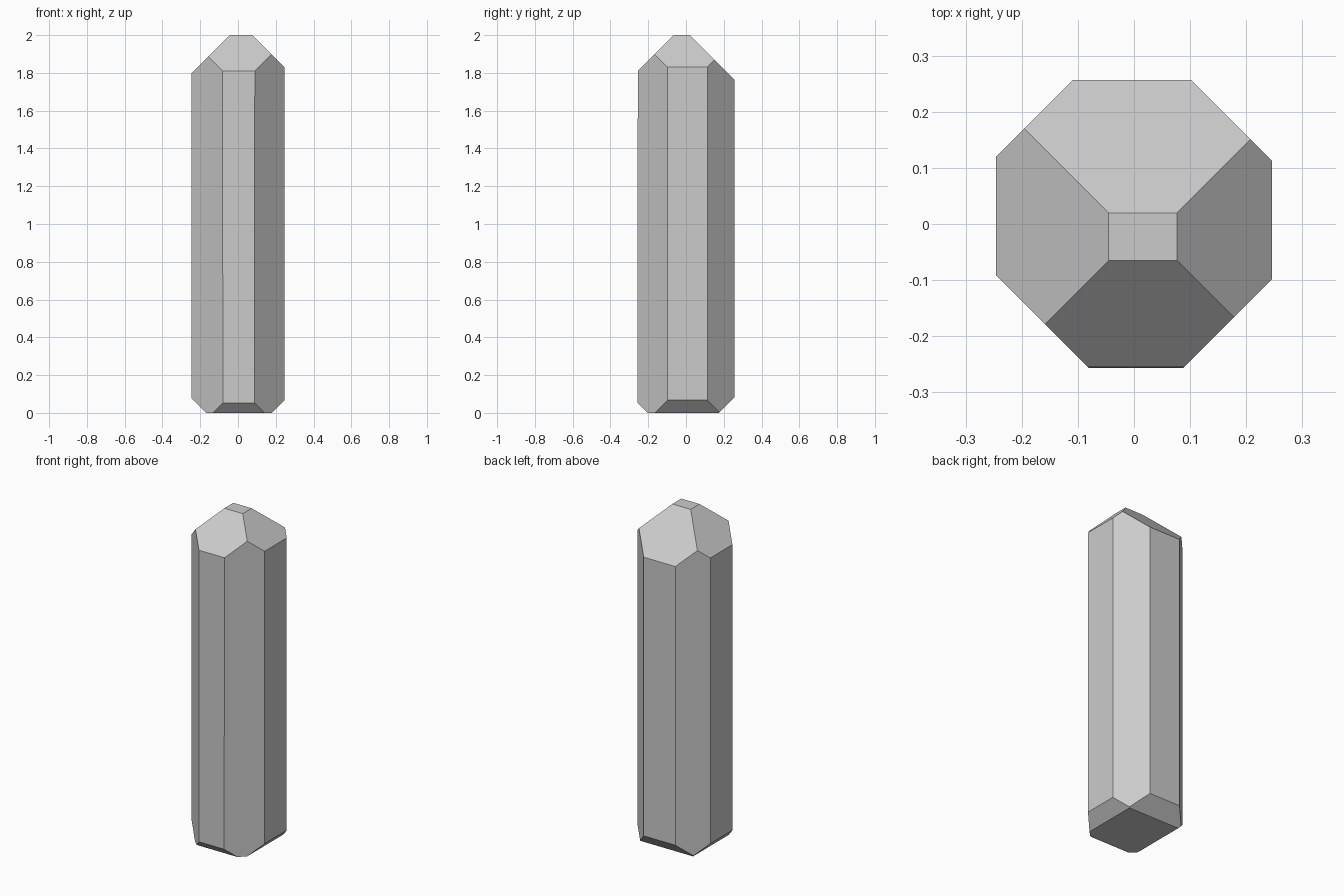
import bpy, bmesh
from mathutils import Vector

if "Cube" in bpy.data.objects:
    bpy.data.objects.remove(bpy.data.objects["Cube"])

# Crystal: a block trimmed by flat cutting planes
bm = bmesh.new()
bmesh.ops.create_cube(bm, size=2)
bmesh.ops.scale(bm, vec=(1, 1, 2), verts=bm.verts)


def cut(a, b, c, d):
    """Keep the side where a*x + b*y + c*z <= d and cap the opening."""
    n = Vector((a, b, c))
    geom = bm.verts[:] + bm.edges[:] + bm.faces[:]
    bmesh.ops.bisect_plane(bm, geom=geom, dist=1e-6, plane_co=n * d / n.length_squared,
                           plane_no=n, clear_outer=True)
    rim = [e for e in bm.edges if e.is_boundary]
    if rim:
        bmesh.ops.contextual_create(bm, geom=rim)


planes = [
    # top and bottom
    (0, 0, 1, 2), (0, 0, -1, 0),
    # long sides
    (1, 0, 0, .246), (-1, 0, 0, .246), (0, 1, 0, .257), (0, -1, .001, .257),
    # long diagonal sides
    (1, 1, 0, .359), (-1, 1, 0, .366), (-1, -1, 0, .337), (1, -1, 0, .344),
    # upper slopes
    (1, 0, 1, 2.077), (-1, 0, 1, 2.045), (0, 1, 1, 2.02), (0, -1, 1, 2.065),
    # lower slopes
    (1, 0, -1, .178), (-1, 0, -1, .169), (0, 1, -1, .174), (0, -1, -1, .204),
]
for p in planes:
    cut(*p)

bmesh.ops.recalc_face_normals(bm, faces=bm.faces)
mesh = bpy.data.meshes.new("crystal")
bm.to_mesh(mesh)
bm.free()
bpy.context.collection.objects.link(bpy.data.objects.new("crystal", mesh))
